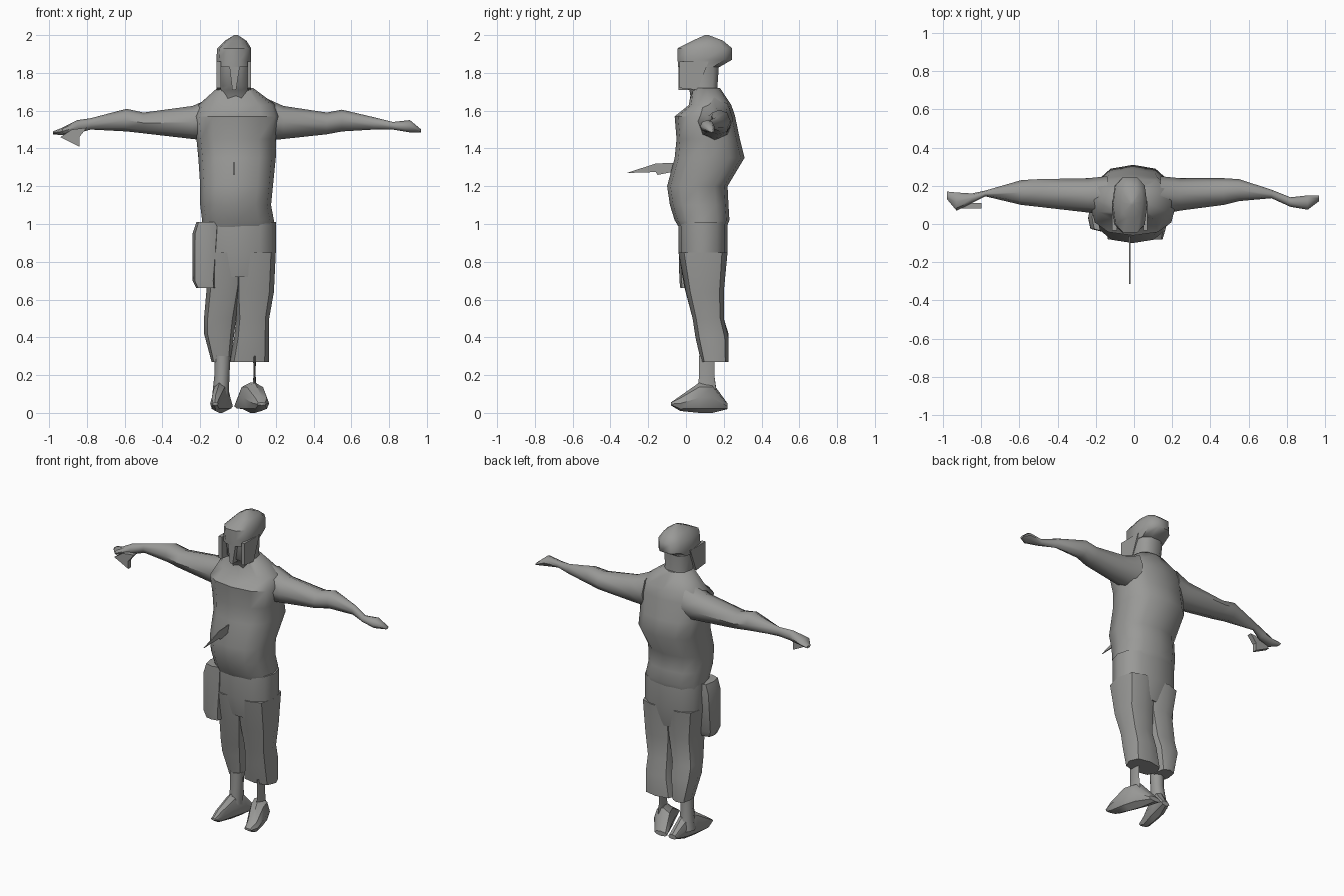
import bpy
import math
from mathutils import Vector

default_cube = bpy.data.objects.get("Cube")
if default_cube:
    bpy.data.objects.remove(default_cube, do_unlink=True)

# One plain clay colour for the whole figure
clay = bpy.data.materials.new("clay grey")
clay.use_nodes = True
clay_colour = (.32, .32, .31, 1)
clay.diffuse_color = clay_colour
clay.node_tree.nodes["Principled BSDF"].inputs["Base Color"].default_value = clay_colour


def make_object(name, points, faces, smooth_angle=50):
    """Create a mesh part, fix its normals and shade it."""
    mesh = bpy.data.meshes.new(name)
    mesh.from_pydata(points, [], faces)
    mesh.materials.append(clay)
    part = bpy.data.objects.new(name, mesh)
    bpy.context.collection.objects.link(part)
    bpy.ops.object.select_all(action="DESELECT")
    bpy.context.view_layer.objects.active = part
    part.select_set(True)
    bpy.ops.object.mode_set(mode="EDIT")
    bpy.ops.mesh.select_all(action="SELECT")
    bpy.ops.mesh.normals_make_consistent(inside=False)
    bpy.ops.object.mode_set(mode="OBJECT")
    bpy.ops.object.shade_smooth_by_angle(angle=math.radians(smooth_angle))
    return part


def loft(name, axis, sections, sides=8, roundness=1.0, smooth_angle=50):
    """Join rings along an axis; each section is position, low/high, low/high."""
    points, faces = [], []
    across = [index for index in range(3) if index != axis]
    for position, low_a, high_a, low_b, high_b in sections:
        for step in range(sides):
            angle = math.tau * step / sides
            point = Vector()
            point[axis] = position
            extents = ((low_a, high_a), (low_b, high_b))
            for slot, wave in enumerate((math.cos(angle), math.sin(angle))):
                low, high = extents[slot]
                reach = math.copysign(abs(wave) ** roundness, wave)
                point[across[slot]] = (low + high) / 2 + reach * (high - low) / 2
            points.append(point)
    for ring in range(len(sections) - 1):
        start, following = ring * sides, (ring + 1) * sides
        for step in range(sides):
            after = (step + 1) % sides
            faces.append((start + step, start + after,
                          following + after, following + step))
    faces.append(tuple(range(sides)))
    faces.append(tuple(range(len(points) - sides, len(points))))
    return make_object(name, points, faces, smooth_angle)


def plate(name, axis, outline, low, high):
    """Extrude a flat outline between two positions on an axis."""
    count = len(outline)
    points = []
    for position in (low, high):
        for corner in outline:
            point = list(corner)
            point.insert(axis, position)
            points.append(point)
    faces = [tuple(range(count)), tuple(range(count, count * 2))]
    for step in range(count):
        after = (step + 1) % count
        faces.append((step, after, after + count, step + count))
    return make_object(name, points, faces, 20)


X_AXIS, Y_AXIS, Z_AXIS = range(3)

# Shirt with hem, humped back and sloping collar
loft("shirt", Z_AXIS, [
    (.97, -.19, .19, -.03, .21),
    (1.02, -.19, .19, -.06, .23),
    (1.1, -.2, .175, -.085, .225),
    (1.2, -.2, .185, -.1, .22),
    (1.35, -.21, .2, -.06, .31),
    (1.45, -.22, .2, -.05, .285),
    (1.57, -.23, .22, -.06, .26),
    (1.63, -.21, .2, .015, .24),
    (1.72, -.11, .08, .03, .18),
], sides=12, roundness=.8)

# Trousers: shared seat and two baggy legs
loft("trouser_seat", Z_AXIS, [
    (.72, -.16, .19, -.01, .19),
    (.85, -.19, .2, -.04, .22),
    (1.01, -.19, .2, -.04, .22),
], sides=12, roundness=.8)
loft("left_trouser_leg", Z_AXIS, [
    (.27, -.045, .165, .08, .225),
    (.4, -.02, .165, .05, .225),
    (.5, -.01, .165, .035, .2),
    (.64, -.02, .19, 0, .2),
    (.85, -.02, .2, -.04, .22),
], roundness=.75)
loft("right_trouser_leg", Z_AXIS, [
    (.27, -.14, -.04, .08, .225),
    (.42, -.18, -.02, .05, .225),
    (.5, -.18, -.01, .035, .2),
    (.67, -.165, .02, -.01, .2),
    (.85, -.19, .03, -.04, .22),
], roundness=.75)

# Bare ankles
loft("left_ankle", Z_AXIS, [
    (.12, .075, .1, .06, .16),
    (.2, .082, .093, .07, .15),
    (.3, .08, .095, .07, .15),
])
loft("right_ankle", Z_AXIS, [
    (.06, -.14, -.05, .06, .17),
    (.2, -.125, -.045, .07, .15),
    (.3, -.125, -.04, .07, .15),
])


# Splayed feet share one wedge shape
def foot(name, stretch, shift):
    wedge = [
        (-.08, .1, .15, .04, .055),
        (-.03, .08, .165, .01, .09),
        (.07, .03, .15, 0, .16),
        (.14, 0, .13, 0, .16),
        (.22, -.02, .07, .02, .05),
    ]
    placed = [(along, *sorted((left * stretch + shift, right * stretch + shift)),
               bottom, top) for along, left, right, bottom, top in wedge]
    loft(name, Y_AXIS, placed, smooth_angle=35)


foot("left_foot", 1, 0)
foot("right_foot", -.65, -.04)

# Outstretched arms running into pointed hands
loft("left_arm", X_AXIS, [
    (.14, .05, .25, 1.44, 1.67),
    (.24, .07, .24, 1.45, 1.625),
    (.47, .1, .24, 1.475, 1.59),
    (.55, .12, .235, 1.49, 1.605),
    (.72, .135, .18, 1.5, 1.565),
    (.82, .09, .14, 1.5, 1.54),
    (.91, .075, .15, 1.485, 1.55),
    (.97, .12, .15, 1.485, 1.5),
])
loft("right_arm", X_AXIS, [
    (-.14, .05, .25, 1.44, 1.67),
    (-.24, .06, .24, 1.45, 1.625),
    (-.5, .09, .235, 1.48, 1.59),
    (-.59, .1, .23, 1.49, 1.61),
    (-.78, .145, .175, 1.5, 1.56),
    (-.85, .11, .16, 1.48, 1.55),
    (-.93, .07, .165, 1.47, 1.51),
    (-.98, .13, .17, 1.475, 1.49),
])
plate("right_thumb", Y_AXIS,
      [(-.94, 1.46), (-.84, 1.41), (-.84, 1.46), (-.8, 1.51), (-.88, 1.5)], .08, .11)

# Neck, recessed face and hood with overhanging back
loft("neck_and_face", Z_AXIS, [
    (1.62, -.11, .07, .03, .19),
    (1.71, -.1, .07, .015, .17),
    (1.73, -.1, .065, -.015, .17),
    (1.87, -.11, .065, -.02, .18),
], sides=10, roundness=.75)
loft("hood", Z_AXIS, [
    (1.83, -.115, .07, -.045, .18),
    (1.87, -.115, .07, -.05, .25),
    (1.93, -.11, .07, -.05, .25),
    (1.97, -.07, .045, .03, .2),
    (2, -.02, 0, .1, .12),
], sides=10, roundness=.75)
plate("nose_guard", Y_AXIS,
      [(-.05, 1.87), (-.03, 1.71), (-.01, 1.71), (.015, 1.87)], -.04, .02)
for side_name, inner, outer in (("left", .05, .07), ("right", -.09, -.115)):
    plate(side_name + "_cheek_guard", X_AXIS,
          [(-.035, 1.86), (-.035, 1.72), (.06, 1.71), (.12, 1.86)], inner, outer)

# Pouch hanging at the right hip
loft("hip_pouch", Z_AXIS, [
    (.66, -.22, -.12, -.03, .07),
    (.7, -.24, -.12, -.035, .09),
    (.95, -.24, -.1, -.04, .11),
    (1.01, -.22, -.1, -.04, .11),
], roundness=.6)

# Thin blade sticking out of the belly
plate("belly_blade", X_AXIS,
      [(-.315, 1.27), (-.16, 1.32), (-.05, 1.325), (-.05, 1.28),
       (-.15, 1.26), (-.16, 1.275)], -.025, -.019)
